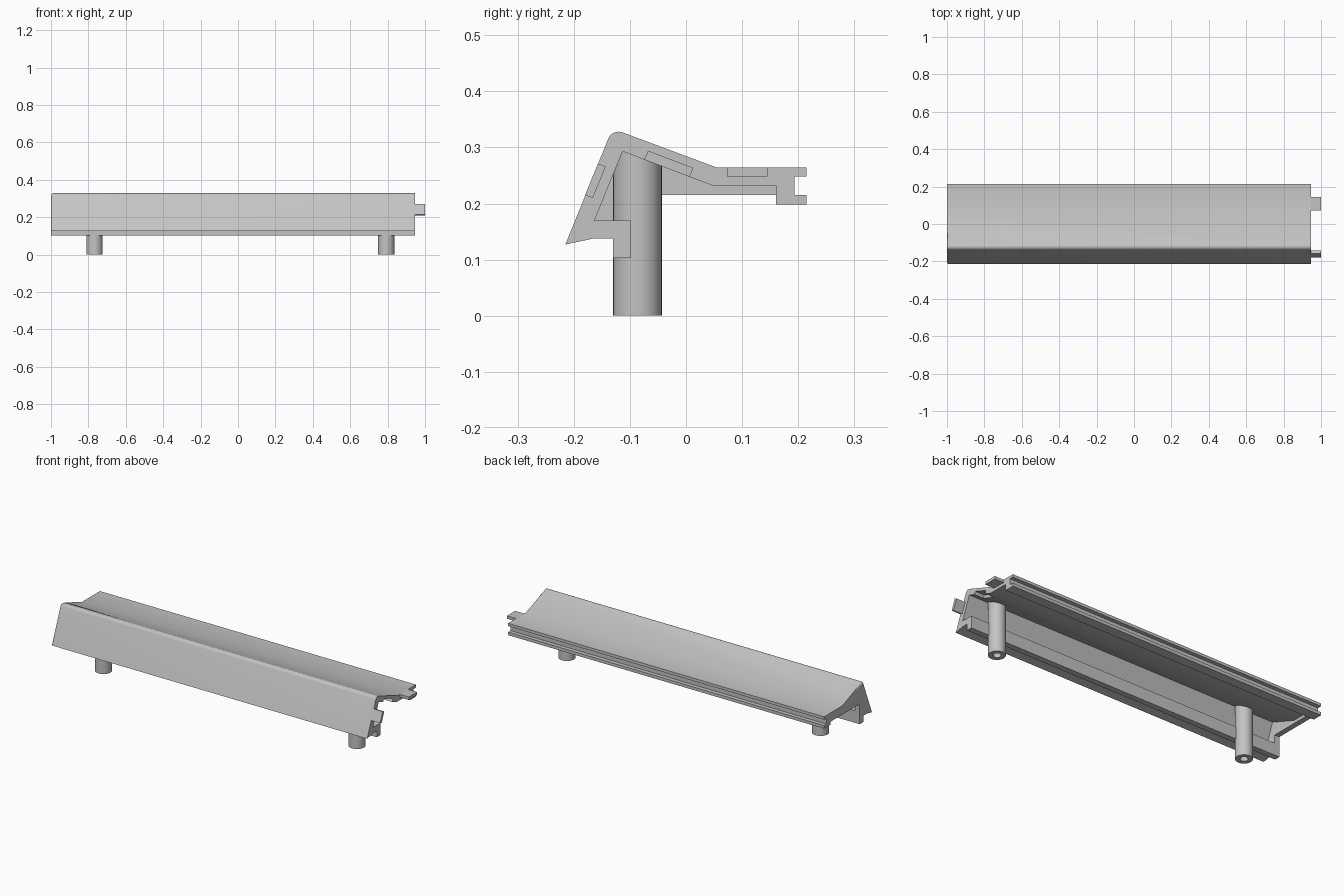
import bpy
import bmesh
from math import sin, cos, radians

if "Cube" in bpy.data.objects:
    bpy.data.objects.remove(bpy.data.objects["Cube"])

grey = bpy.data.materials.new("light grey plastic")
grey.use_nodes = True
COLOUR = (0.55, 0.55, 0.55, 1)
grey.diffuse_color = COLOUR
grey.node_tree.nodes["Principled BSDF"].inputs["Base Color"].default_value = COLOUR

LEFT_END, RIGHT_END = -1.0, 0.945


def finish(name, bm):
    bmesh.ops.recalc_face_normals(bm, faces=bm.faces)
    mesh = bpy.data.meshes.new(name)
    bm.to_mesh(mesh)
    bm.free()
    mesh.materials.append(grey)
    obj = bpy.data.objects.new(name, mesh)
    bpy.context.collection.objects.link(obj)
    return obj


def prism(name, points, x0, x1, rounded=0):
    """Extrude a (y, z) outline along x; round the first few edges of the x0 end."""
    bm = bmesh.new()
    near = [bm.verts.new((x0, y, z)) for y, z in points]
    far = [bm.verts.new((x1, y, z)) for y, z in points]
    bm.faces.new(near)
    bm.faces.new(far)
    n = len(points)
    for i in range(n):
        j = (i + 1) % n
        bm.faces.new((near[i], near[j], far[j], far[i]))
    if rounded:
        bmesh.ops.recalc_face_normals(bm, faces=bm.faces)
        edges = [bm.edges.get((near[i], near[i + 1])) for i in range(rounded)]
        bmesh.ops.bevel(bm, geom=edges, offset=0.012, segments=3, profile=0.5,
                        affect='EDGES')
    return finish(name, bm)


def cut(obj, cutter):
    mod = obj.modifiers.new("cut", 'BOOLEAN')
    mod.operation = 'DIFFERENCE'
    mod.solver = 'EXACT'
    mod.object = cutter
    cutter.hide_render = True
    cutter.hide_set(True)


def smooth(obj):
    bpy.ops.object.select_all(action='DESELECT')
    obj.select_set(True)
    bpy.context.view_layer.objects.active = obj
    bpy.ops.object.shade_smooth_by_angle(angle=radians(30))


# Main rail: sloped front, rounded ridge, back slope and grooved rear edge
ARC_STEPS = 8
ridge = []
for i in range(ARC_STEPS + 1):
    a = radians(158 - 89 * i / ARC_STEPS)
    ridge.append((-0.12 + 0.02 * cos(a), 0.308 + 0.02 * sin(a)))
outline = [(-0.215, 0.127)] + ridge + [
    (0.055, 0.264), (0.215, 0.264), (0.215, 0.248), (0.193, 0.248),
    (0.193, 0.215), (0.215, 0.215), (0.215, 0.198), (0.16, 0.198),
    (0.16, 0.232), (0.047, 0.232), (-0.113, 0.293), (-0.163, 0.17),
    (-0.098, 0.17), (-0.098, 0.103), (-0.13, 0.103), (-0.13, 0.138),
    (-0.163, 0.138)]
rail = prism("rail", outline, LEFT_END, RIGHT_END, rounded=ARC_STEPS + 1)

# Pocket under the back slope at the joining end
pocket = prism("pocket_cutter",
               [(-0.079, 0.267), (-0.067, 0.293), (0.012, 0.263), (0.001, 0.237)],
               RIGHT_END - 0.055, RIGHT_END + 0.02)
cut(rail, pocket)
smooth(rail)

# Wall closing the other end
prism("end_wall",
      [(-0.113, 0.293), (0.047, 0.232), (0.16, 0.232), (0.16, 0.215),
       (-0.098, 0.215), (-0.098, 0.17), (-0.163, 0.17)],
      LEFT_END, LEFT_END + 0.03)

# Joining tabs
prism("rear_tab", [(0.073, 0.248), (0.145, 0.248), (0.145, 0.264), (0.073, 0.264)],
      RIGHT_END - 0.01, 1.0)
prism("front_tab", [(-0.157, 0.271), (-0.143, 0.266), (-0.166, 0.21), (-0.18, 0.215)],
      RIGHT_END - 0.01, 1.0)


# Mounting posts with a screw bore in the foot
def post(name, x, y=-0.0865, radius=0.0435, bore=0.02, top=0.295, depth=0.2):
    bm = bmesh.new()
    sides = 32
    loops = []
    for r, z in ((radius, top), (radius, 0), (bore, 0), (bore, depth)):
        loops.append([bm.verts.new((x + r * cos(radians(360 * i / sides)),
                                    y + r * sin(radians(360 * i / sides)), z))
                      for i in range(sides)])
    for a, b in zip(loops, loops[1:]):
        for i in range(sides):
            j = (i + 1) % sides
            bm.faces.new((a[i], a[j], b[j], b[i]))
    bm.faces.new(loops[0])
    bm.faces.new(loops[-1])
    smooth(finish(name, bm))


post("right_post", -0.767)
post("left_post", 0.793)
